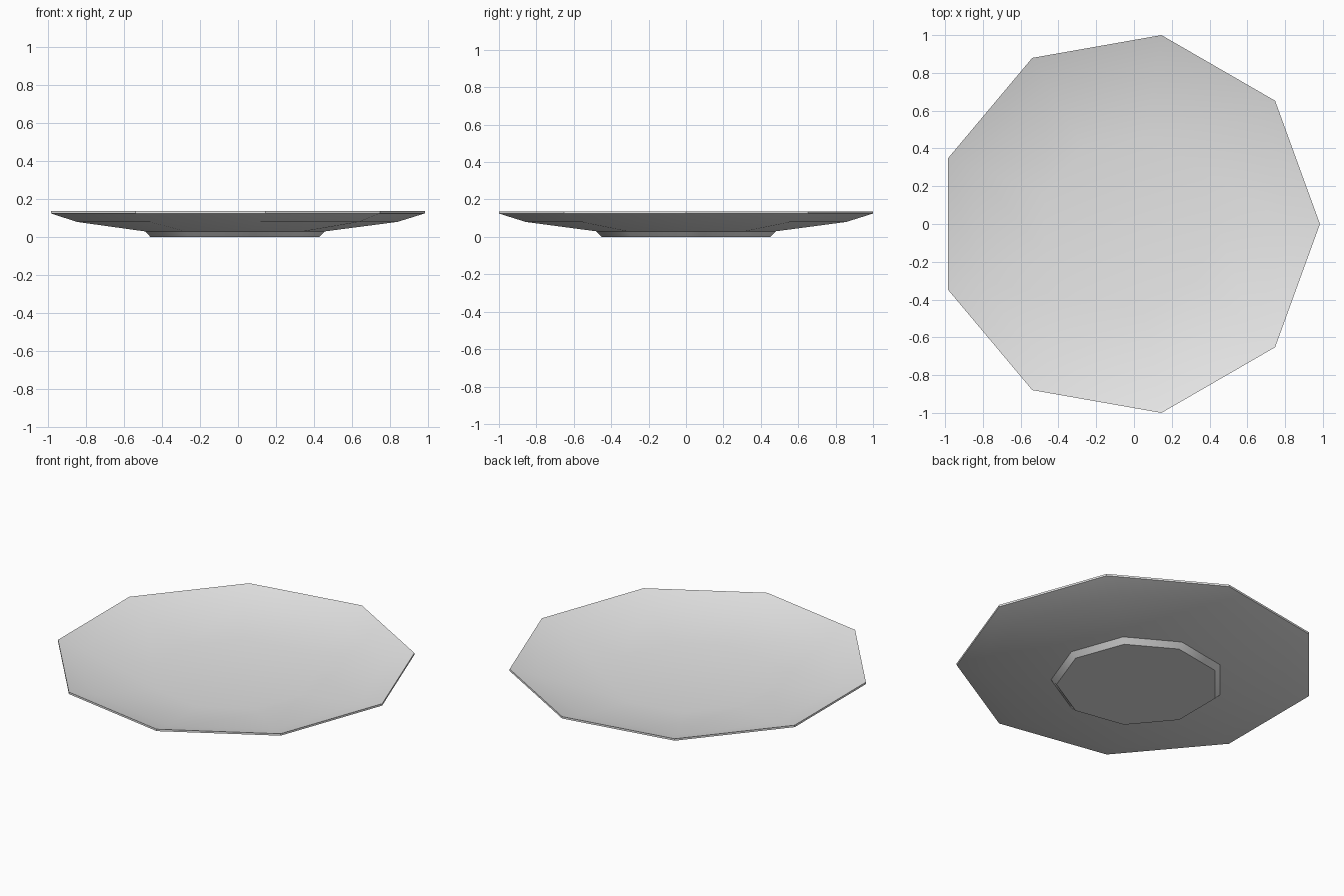
import bpy
import math

SIDES = 9
CENTRE_X = -0.031  # balances the odd-sided outline

# Profile as (radius, height): foot, underside, rim, inner dish
PROFILE = [
    (0.457, 0.0), (0.488, 0.03), (0.87, 0.08), (1.0154, 0.125),
    (1.0154, 0.137), (0.86, 0.092), (0.47, 0.045),
]

cube = bpy.data.objects.get("Cube")
if cube:
    bpy.data.objects.remove(cube, do_unlink=True)


def make_material(name, colour):
    mat = bpy.data.materials.new(name)
    mat.use_nodes = True
    mat.diffuse_color = colour
    mat.node_tree.nodes["Principled BSDF"].inputs["Base Color"].default_value = colour
    return mat


def lathe(name, profile, sides, mat):
    """Spin a profile about z, closing both ends with flat caps."""
    verts = []
    for radius, height in profile:
        for i in range(sides):
            a = math.tau * i / sides
            verts.append((CENTRE_X + radius * math.cos(a), radius * math.sin(a), height))
    faces = []
    for ring in range(len(profile) - 1):
        low, high = ring * sides, (ring + 1) * sides
        for i in range(sides):
            j = (i + 1) % sides
            faces.append((low + i, low + j, high + j, high + i))
    faces.append(tuple(reversed(range(sides))))
    faces.append(tuple(range(len(verts) - sides, len(verts))))
    mesh = bpy.data.meshes.new(name)
    mesh.from_pydata(verts, [], faces)
    mesh.materials.append(mat)
    obj = bpy.data.objects.new(name, mesh)
    bpy.context.collection.objects.link(obj)
    return obj


# Shallow plate with a raised foot
plate = lathe("plate", PROFILE, SIDES, make_material("light grey", (0.8, 0.8, 0.8, 1.0)))

# Soft dish and underside, crisp rim and foot edges
bpy.ops.object.select_all(action="DESELECT")
plate.select_set(True)
bpy.context.view_layer.objects.active = plate
bpy.ops.object.shade_smooth_by_angle(angle=math.radians(32))
